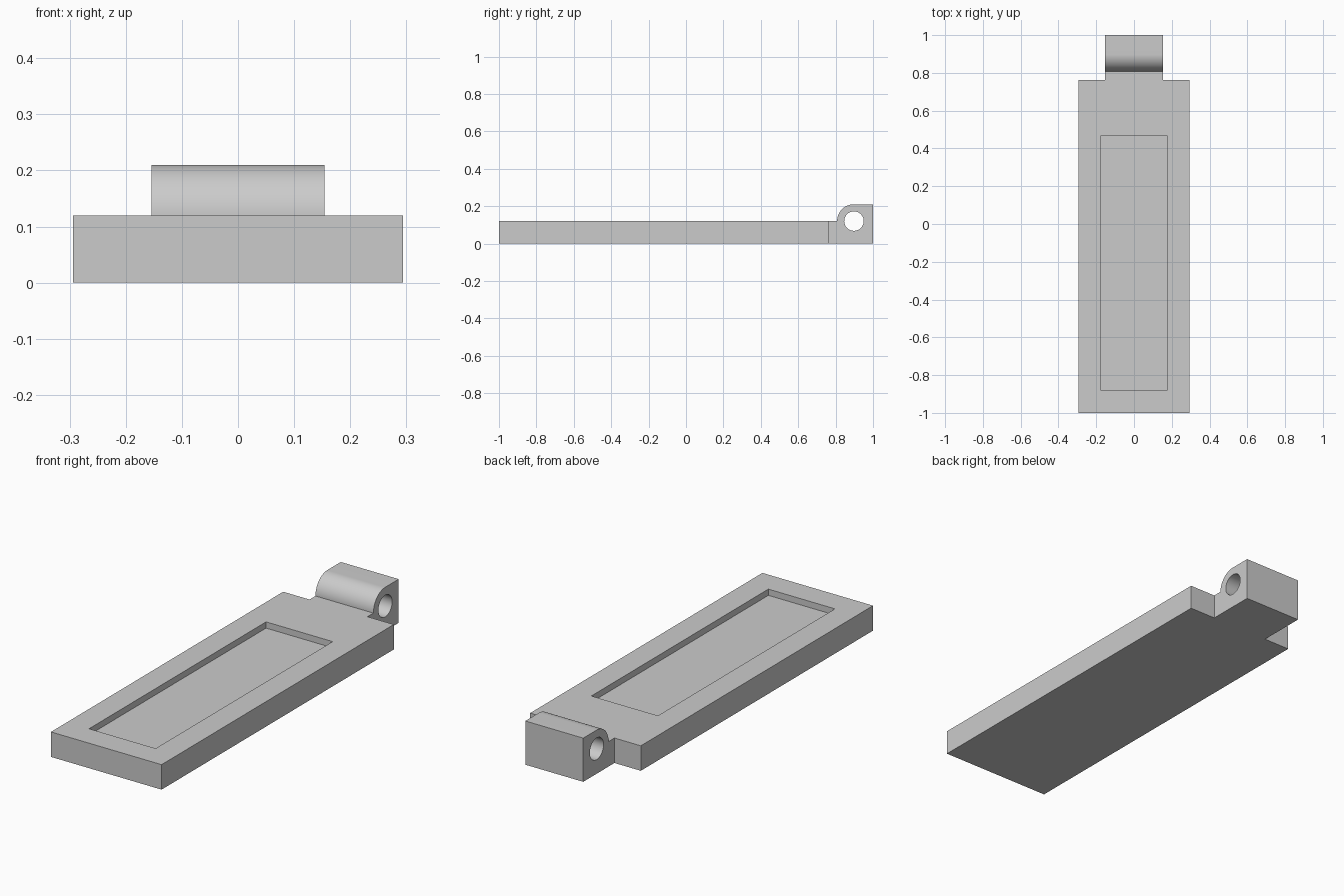
import bpy
import bmesh
from math import cos, sin, pi, radians
from mathutils import Matrix, Vector

default = bpy.data.objects.get("Cube")
if default:
    bpy.data.objects.remove(default, do_unlink=True)

GREY = (0.6, 0.6, 0.6, 1.0)
grey = bpy.data.materials.new("plain_grey")
grey.use_nodes = True
grey.diffuse_color = GREY
grey.node_tree.nodes["Principled BSDF"].inputs["Base Color"].default_value = GREY

PLATE_TOP = 0.12
PLATE_BACK = 0.763
PIN_Y, PIN_Z = 0.898, 0.12


def make_object(name, bm):
    bmesh.ops.recalc_face_normals(bm, faces=bm.faces)
    mesh = bpy.data.meshes.new(name)
    bm.to_mesh(mesh)
    bm.free()
    mesh.materials.append(grey)
    obj = bpy.data.objects.new(name, mesh)
    bpy.context.collection.objects.link(obj)
    return obj


def box(name, low, high):
    low, high = Vector(low), Vector(high)
    bm = bmesh.new()
    bmesh.ops.create_cube(bm, size=1)
    bmesh.ops.scale(bm, vec=high - low, verts=bm.verts)
    bmesh.ops.translate(bm, vec=(low + high) / 2, verts=bm.verts)
    return make_object(name, bm)


def side_profile(name, points, half_width):
    """Extrude a (y, z) outline across x."""
    bm = bmesh.new()
    face = bm.faces.new([bm.verts.new((-half_width, y, z)) for y, z in points])
    extruded = bmesh.ops.extrude_face_region(bm, geom=[face])["geom"]
    moved = [v for v in extruded if isinstance(v, bmesh.types.BMVert)]
    bmesh.ops.translate(bm, vec=(2 * half_width, 0, 0), verts=moved)
    return make_object(name, bm)


def combine(target, other, operation):
    """Apply an exact boolean and discard the helper."""
    other.hide_render = True
    mod = target.modifiers.new(operation.title(), "BOOLEAN")
    mod.operation, mod.solver, mod.object = operation, "EXACT", other
    bpy.context.view_layer.objects.active = target
    bpy.ops.object.modifier_apply(modifier=mod.name)
    bpy.data.objects.remove(other, do_unlink=True)


# Flat plate with a shallow rectangular recess
plate = box("hinged_plate", (-0.294, -1, 0), (0.294, PLATE_BACK, PLATE_TOP))
recess = box("recess_cutter", (-0.177, -0.878, 0.09), (0.177, 0.466, 0.2))
combine(plate, recess, "DIFFERENCE")

# Hinge knuckle with a rounded front shoulder and a short neck
R = 0.09
shoulder = [(PIN_Y - R * sin(a), PIN_Z + R * cos(a))
            for a in (i * pi / 2 / 24 for i in range(25))]
outline = [(PLATE_BACK, 0), (1, 0), (1, PIN_Z + R)] + shoulder
outline.append((PLATE_BACK, PLATE_TOP))
knuckle = side_profile("hinge_knuckle", outline, 0.154)

# Pin hole through the knuckle
bm = bmesh.new()
bmesh.ops.create_cone(bm, cap_ends=True, segments=64, radius1=0.052,
                      radius2=0.052, depth=1,
                      matrix=Matrix.Translation((0, PIN_Y, PIN_Z))
                      @ Matrix.Rotation(pi / 2, 4, "Y"))
combine(knuckle, make_object("pin_cutter", bm), "DIFFERENCE")

# Smooth curved surfaces, keep edges crisp
for obj in (plate, knuckle):
    bpy.ops.object.select_all(action="DESELECT")
    obj.select_set(True)
    bpy.context.view_layer.objects.active = obj
    bpy.ops.object.shade_smooth_by_angle(angle=radians(30))
